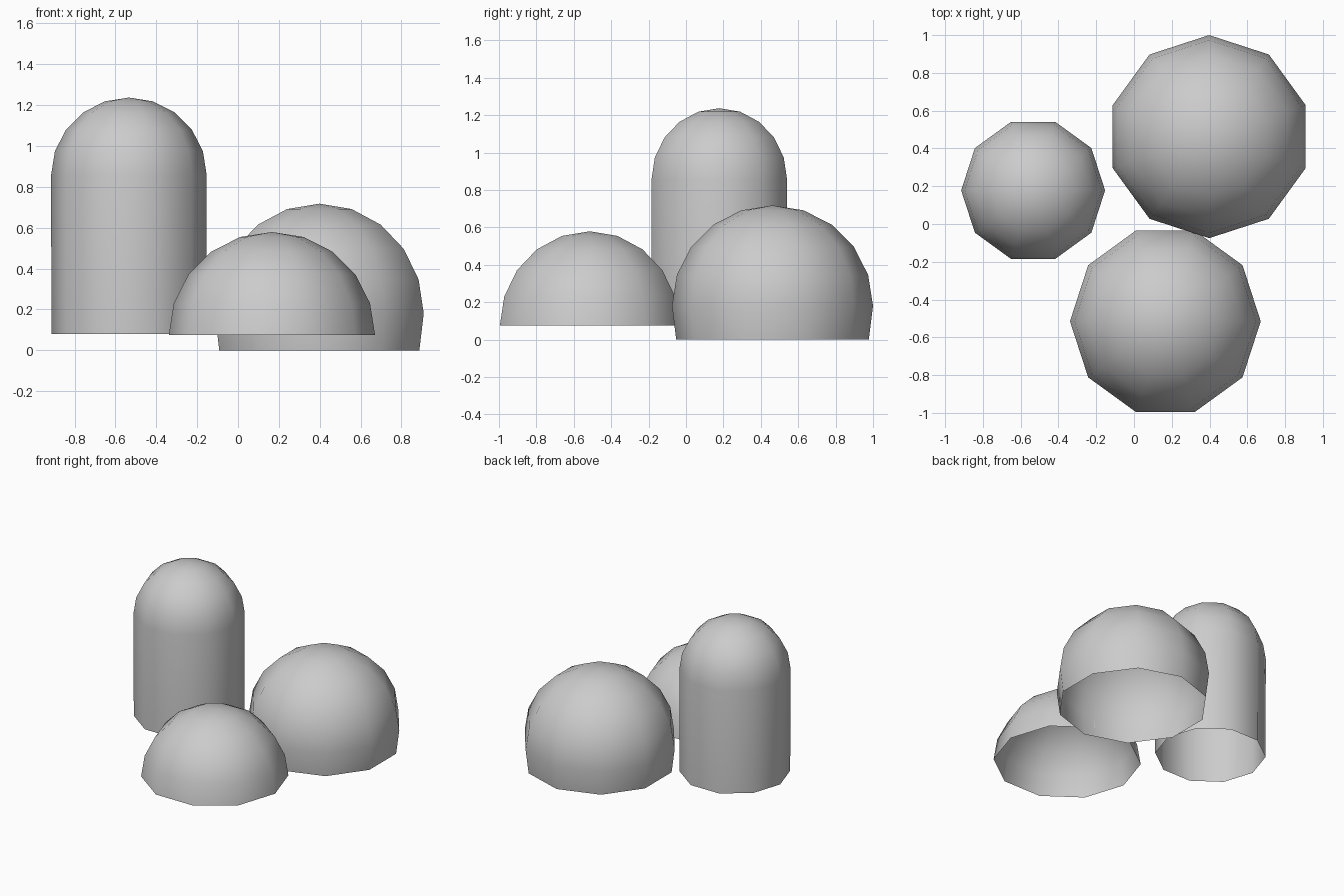
import bpy, bmesh
from math import sin, cos, pi

if "Cube" in bpy.data.objects:
    bpy.data.objects.remove(bpy.data.objects["Cube"])

SIDES = 10


def dome(name, centre, radius, equator_z, base_z, base_radius=None, turn=0.0):
    """Open-bottomed ten-sided dome; base_radius adds a skirt below the equator."""
    cx, cy = centre
    profile = [(radius * cos(i * pi / 10), equator_z + radius * sin(i * pi / 10)) for i in range(5)]
    if base_radius:
        profile.insert(0, (base_radius, base_z))
    bm = bmesh.new()
    rings = [[bm.verts.new((cx + r * cos(turn + 2 * pi * k / SIDES),
                            cy + r * sin(turn + 2 * pi * k / SIDES), z))
              for k in range(SIDES)] for r, z in profile]
    tip = bm.verts.new((cx, cy, equator_z + radius))
    for k in range(SIDES):
        n = (k + 1) % SIDES
        for low, high in zip(rings, rings[1:]):
            bm.faces.new((low[k], low[n], high[n], high[k]))
        bm.faces.new((rings[-1][k], rings[-1][n], tip))
    for face in bm.faces:
        face.smooth = True
    mesh = bpy.data.meshes.new(name)
    bm.to_mesh(mesh)
    bm.free()
    obj = bpy.data.objects.new(name, mesh)
    bpy.context.collection.objects.link(obj)
    return obj


# Tall round-topped column at the left
dome("tall_column", (-0.534, 0.178), 0.381, 0.856, 0.08, base_radius=0.379)
# Low half-round mound at the front
dome("front_mound", (0.166, -0.515), 0.505, 0.074, 0.074)
# Larger mound at the back, tucking in towards the ground
dome("back_mound", (0.398, 0.4625), 0.5375, 0.18, 0.0, base_radius=0.515, turn=pi / 2)
